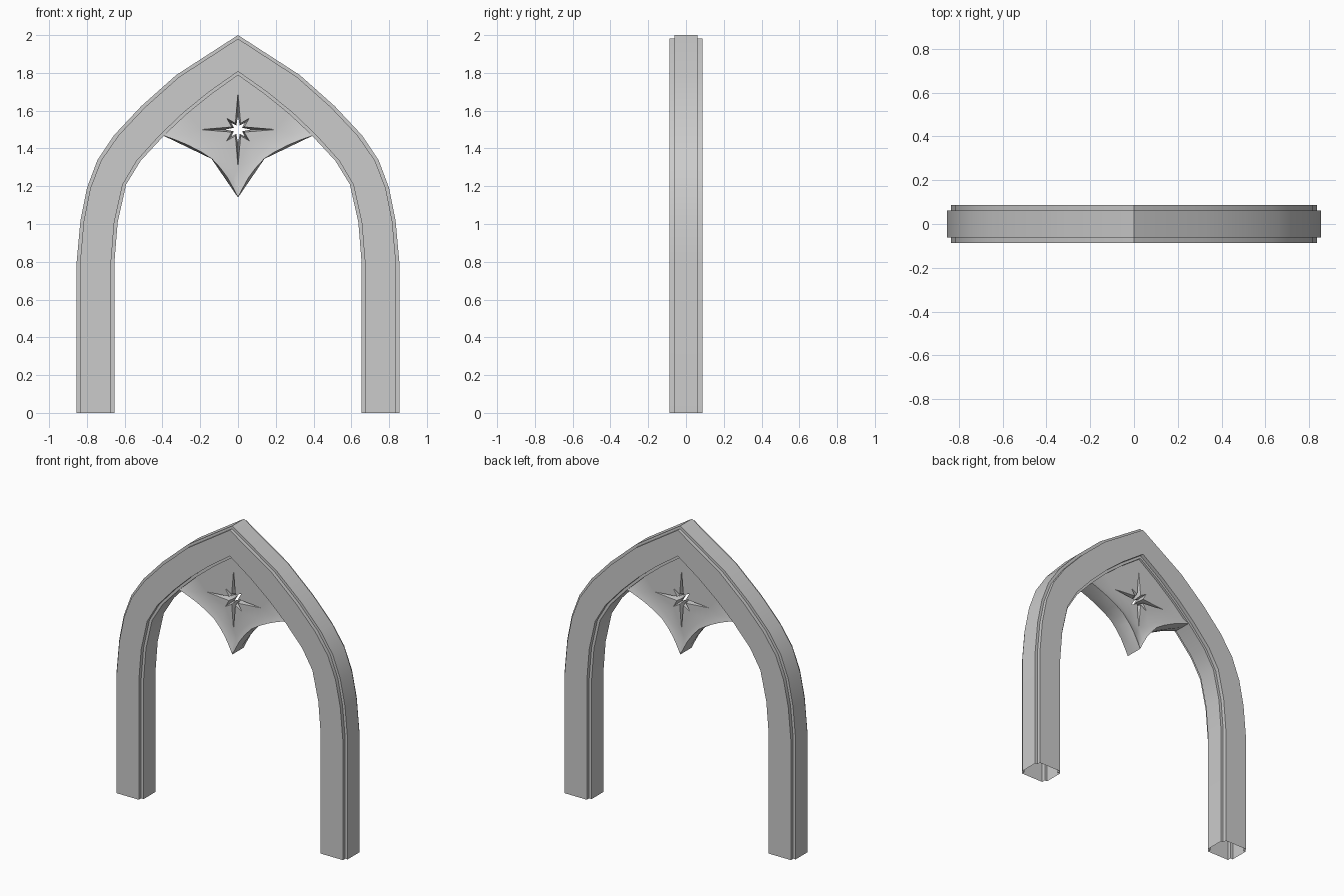
import bpy, bmesh, math
from mathutils import Vector

if "Cube" in bpy.data.objects:
    bpy.data.objects.remove(bpy.data.objects["Cube"])


def finish(bm, name):
    bmesh.ops.remove_doubles(bm, verts=bm.verts, dist=0.0004)
    bmesh.ops.recalc_face_normals(bm, faces=bm.faces)
    me = bpy.data.meshes.new(name)
    bm.to_mesh(me)
    bm.free()
    ob = bpy.data.objects.new(name, me)
    bpy.context.collection.objects.link(ob)
    bpy.ops.object.select_all(action='DESELECT')
    ob.select_set(True)
    bpy.context.view_layer.objects.active = ob
    bpy.ops.object.shade_smooth_by_angle(angle=math.radians(25))
    return ob


def both_sides(half):
    """Right half ending on the centre line -> full left-right path."""
    return half + [(-x, z) for x, z in half[-2::-1]]


def strip(bm, a, b, closed=False):
    n = len(a)
    for i in range(n if closed else n - 1):
        j = (i + 1) % n
        bm.faces.new((a[i], a[j], b[j], b[i]))


# Pointed arch: stepped section swept between outer and inner outlines
outer = both_sides([(.854, 0), (.854, .8), (.834, 1.02), (.8, 1.19), (.745, 1.337),
                    (.656, 1.47), (.513, 1.623), (.328, 1.788), (0, 2)])
inner = both_sides([(.654, 0), (.654, .8), (.637, 1.01), (.592, 1.21), (.515, 1.335),
                    (.39, 1.47), (.27, 1.583), (.14, 1.688), (0, 1.788)])
D, S = .087, .062
half_sec = [(0, -S), (.09, -S), (.09, -D), (.91, -D), (.91, -S), (1, -S)]
section = half_sec + [(t, -y) for t, y in reversed(half_sec)]
bm = bmesh.new()
rings = []
for o, i in zip(outer, inner):
    rings.append([bm.verts.new((o[0] + (i[0] - o[0]) * t, y, o[1] + (i[1] - o[1]) * t))
                  for t, y in section])
for a, b in zip(rings, rings[1:]):
    strip(bm, a, b, True)
finish(bm, "pointed_arch")

# Tracery panel with hanging cusp and pierced star
rim = both_sides([(.362, 1.496), (.29, 1.475), (.23, 1.45), (.17, 1.42), (.12, 1.38),
                  (.08, 1.335), (.05, 1.29), (.025, 1.245), (0, 1.205)])
edge = both_sides([(.4, 1.47), (.33, 1.445), (.265, 1.418), (.195, 1.382), (.138, 1.345),
                   (.092, 1.295), (.055, 1.245), (.025, 1.19), (0, 1.14)])
ridge = both_sides([(.4 - .065 * k, 1.47 - .03125 * k) for k in range(4)] +
                   [(.14 - .035 * k, 1.345 - .05125 * k) for k in range(5)])
top = [(-.275, 1.59), (-.14, 1.697), (0, 1.798), (.14, 1.697), (.275, 1.59)]


def star(long, diag, waist):
    pts = []
    for k in range(16):
        r = waist if k % 2 else (long if k % 4 == 0 else diag)
        a = k * math.pi / 8
        pts.append((r * math.cos(a), 1.5 + r * math.sin(a)))
    return pts


bm = bmesh.new()


def row(pts, y):
    return [bm.verts.new((x, y, z)) for x, z in pts]


for s in (-1, 1):
    r, t = row(rim, s * .047), row(top, s * .047)
    e, c = row(edge, s * .06), row(ridge, 0)
    st, hole = row(star(.2, .085, .036), s * .047), row(star(.07, .05, .024), 0)
    # moulded lower edge and star funnel
    strip(bm, r, e)
    strip(bm, e, c)
    strip(bm, st, hole, True)
    # flat panel face around the star
    edges = []
    for loop in (r + t, st):
        for i, v in enumerate(loop):
            w = loop[(i + 1) % len(loop)]
            edges.append(bm.edges.get((v, w)) or bm.edges.new((v, w)))
    bmesh.ops.triangle_fill(bm, use_beauty=True, edges=edges, normal=Vector((0, s, 0)))
finish(bm, "star_panel")
